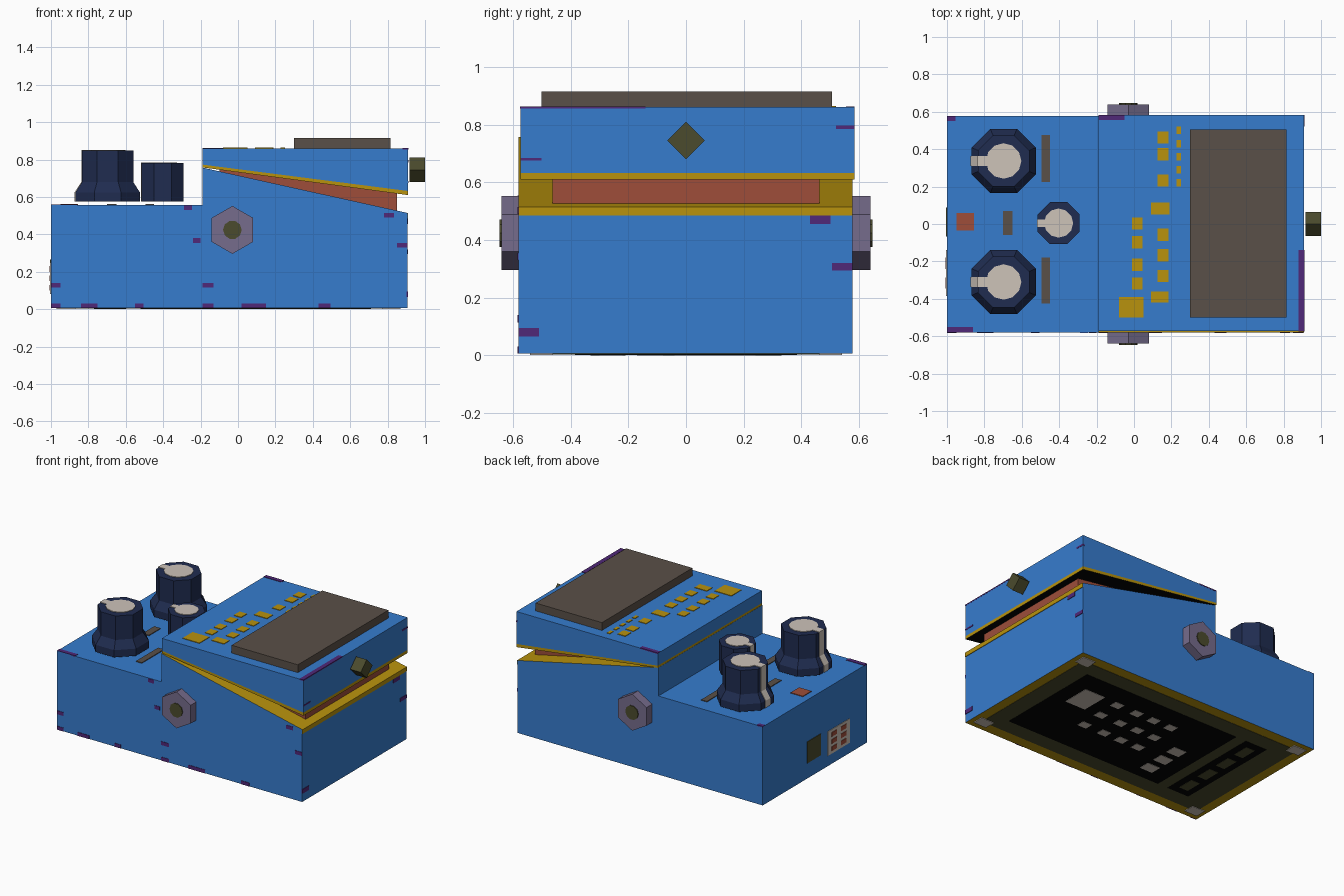
import bpy, bmesh, math
from mathutils import Matrix

if "Cube" in bpy.data.objects:
    bpy.data.objects.remove(bpy.data.objects["Cube"])

COL = {
    'blue': (.037, .202, .617), 'gold': (.48, .287, .004), 'taupe': (.102, .08, .065),
    'mauve': (.181, .15, .262), 'cream': (.61, .546, .485), 'navy': (.014, .025, .08),
    'rust': (.342, .076, .042), 'olive': (.07, .07, .026), 'purple': (.08, .021, .188),
    'black': (.001, .001, .001)}
MAT = {}
for n, c in COL.items():
    MAT[n] = bpy.data.materials.new(n)
    MAT[n].diffuse_color = (*c, 1)


def finish(name, bm, mats, rule=None):
    bmesh.ops.recalc_face_normals(bm, faces=bm.faces)
    bm.normal_update()
    if rule:
        for f in bm.faces:
            f.material_index = rule(f.normal)
    me = bpy.data.meshes.new(name)
    bm.to_mesh(me)
    bm.free()
    for m in mats:
        me.materials.append(MAT[m])
    ob = bpy.data.objects.new(name, me)
    bpy.context.collection.objects.link(ob)
    return ob


def boxes(name, mat, items):
    """items: (x0, x1, y0, y1, z0, z1)"""
    bm = bmesh.new()
    for x0, x1, y0, y1, z0, z1 in items:
        m = Matrix.Translation(((x0 + x1) / 2, (y0 + y1) / 2, (z0 + z1) / 2)) \
            @ Matrix.Diagonal((x1 - x0, y1 - y0, z1 - z0, 1))
        bmesh.ops.create_cube(bm, size=1, matrix=m)
    return finish(name, bm, [mat])


def prism(name, mats, profile, y0, y1, rule=None):
    """side profile in x-z, extruded along y"""
    bm = bmesh.new()
    f = bm.faces.new([bm.verts.new((x, y0, z)) for x, z in profile])
    r = bmesh.ops.extrude_face_region(bm, geom=[f])
    for v in r['geom']:
        if isinstance(v, bmesh.types.BMVert):
            v.co.y = y1
    return finish(name, bm, mats, rule)


def lathe(name, mat, profile, sides, matrix, phase=0):
    """stack of (radius, height) rings with closed ends"""
    bm = bmesh.new()
    rings = [[bm.verts.new((r * math.cos(phase + i * math.tau / sides),
                            r * math.sin(phase + i * math.tau / sides), h))
              for i in range(sides)] for r, h in profile]
    for a, b in zip(rings, rings[1:]):
        for i in range(sides):
            j = (i + 1) % sides
            bm.faces.new((a[i], a[j], b[j], b[i]))
    bm.faces.new(rings[0])
    bm.faces.new(rings[-1])
    bm.transform(matrix)
    return finish(name, bm, [mat])


# Housing: blue sides, gold slope and underside
prism('housing', ['blue', 'gold'],
      [(-1, .006), (.905, .006), (.905, .515), (-.19, .757), (-.19, .558), (-1, .558)],
      -.58, .577, lambda n: int(n.z < -.5 or (n.z > .5 and n.x > .1)))
boxes('housing_end_trim', 'gold', [(.903, .909, -.58, .577, .485, .515)])

# Hinged treadle: blue upper, thin gold lower layer with black underside
prism('treadle', ['blue'], [(-.19, .773), (.91, .632), (.91, .86), (-.19, .86)], -.573, .583)
prism('treadle_base', ['gold', 'black'],
      [(-.19, .758), (.91, .61), (.91, .632), (-.19, .773)], -.573, .583,
      lambda n: int(n.z < -.5))
prism('cushion', ['rust'], [(-.1, .735), (.85, .525), (.85, .622), (-.1, .75)], -.463, .463)
boxes('foot_pad', 'taupe', [(.3, .815, -.5, .505, .855, .915)])

# Square stud on the end of the treadle
lathe('end_stud', 'olive', [(.065, .918), (.065, 1.0)], 4,
      Matrix.Translation((0, 0, .745)) @ Matrix.Rotation(math.pi / 2, 4, 'Y'))

# Knobs: octagonal, with cream cap and pointer stripe facing -x
K = 1 / math.cos(math.pi / 8)


def knob(name, x, y, rings, cap, w):
    at = Matrix.Translation((x, y, 0))
    top = rings[-1][1]
    lathe(name, 'navy', [(a * K, h) for a, h in rings], 8, at, math.pi / 8)
    lathe(name + '_cap', 'cream', [(cap, top - .01), (cap, top + .004)], 12, at)
    outer = [(x - a - .004, h) for a, h in rings]
    outer[-1] = (outer[-1][0], top + .004)
    prism(name + '_pointer', ['cream'],
          outer + [(x - .03, top + .004), (x - .03, rings[0][1])], y - w, y + w)


big = [(.172, .575), (.172, .625), (.137, .68), (.137, .848)]
knob('knob_back', -.697, .337, big, .095, .026)
knob('knob_front', -.697, -.31, big, .095, .026)
knob('knob_small', -.403, .005, [(.112, .575), (.112, .781)], .078, .02)

# Painted marks on the control deck
boxes('deck_marks', 'taupe', [(x0, x1, y0, y1, .555, .563) for x0, x1, y0, y1 in (
    (-.495, -.45, .225, .475), (-.495, -.45, -.425, -.18), (-.7, -.65, -.06, .07))])
boxes('indicator', 'rust', [(-.95, -.855, -.035, .06, .555, .563)])

# Hex sockets, mirrored on both long sides
for s, side in ((-1, 'front'), (1, 'back')):
    m = Matrix.Translation((-.03, 0, .424)) @ Matrix.Rotation(-s * math.pi / 2, 4, 'X')
    lathe('socket_nut_' + side, 'mauve', [(.128, .57), (.128, .64)], 6, m, math.pi / 6)
    lathe('socket_hole_' + side, 'olive', [(.05, .635), (.05, .646)], 10, m)

# Left end: dark port, cream label with rust spots
boxes('end_port', 'olive', [(-1.004, -.995, -.066, .087, .115, .265)])
boxes('end_label', 'cream', [(-1.004, -.995, -.385, -.14, .08, .25)])
boxes('end_label_spots', 'rust', [
    (-1.007, -1, y - .03, y + .03, z - .015, z + .015)
    for y in (-.21, -.315) for z in (.115, .165, .215)])

# Abstract gold dashes on the treadle
dashes = [(-.08, .05, -.5, -.39), (.09, .19, .05, .115), (.09, .185, -.42, -.36)]
dashes += [(-.012, .045, y, y + .065) for y in (-.35, -.25, -.13, -.03)]
dashes += [(.125, .185, y, y + .065) for y in (-.31, -.2, -.09, .2, .34, .43)]
dashes += [(.228, .25, y, y + .04) for y in (.2, .27, .34, .41, .48)]
boxes('treadle_dashes', 'gold', [(*d, .856, .864) for d in dashes])

# Purple worn edges
chips = [(.88, .911, -.575, -.14, .855, .863), (-.19, -.05, .555, .584, .855, .863),
         (-1, -.86, -.58, -.55, .553, .561), (-1, -.955, .55, .577, .553, .561),
         (.9, .912, .52, .584, .785, .797), (.9, .912, -.573, -.5, .675, .685),
         (.9, .909, .43, .5, .455, .485), (.9, .909, .505, .577, .295, .32),
         (.9, .909, -.58, -.51, .065, .095)]
chips += [(x, x + w, -.583, -.575, z, z + .025) for x, w, z in (
    (-1, .05, .006), (-.84, .09, .006), (-.55, .045, .006), (-.19, .06, .006), (.02, .13, .006),
    (.43, .065, .006), (-1, .05, .115), (-.19, .06, .115), (-.24, .04, .355),
    (-.29, .045, .53), (.78, .055, .49), (.85, .055, .33))]
boxes('worn_edges', 'purple', chips)

# Underside: olive plate, black panels, cream marks and corner pads
boxes('base_plate', 'olive', [(-.93, .835, -.5, .5, .004, .01)])
boxes('base_panels', 'black', [(-.52, .71, -.385, .385, .002, .008),
                               (-.77, -.6, -.385, .385, .002, .008)])
boxes('base_slots', 'olive', [(-.72, -.65, y - .06, y + .06, .0005, .006)
                              for y in (-.27, -.09, .09, .27)])
marks = [(.44, .6, .04, .24), (-.4, -.3, -.3, -.22), (-.4, -.3, -.17, -.09), (-.4, -.3, -.04, .04)]
marks += [(x, x + .07, y, y + .06) for x in (.28, .12, -.02, -.16) for y in (-.14, .02, .18)]
boxes('base_marks', 'cream', [(*d, 0, .006) for d in marks])
boxes('base_corner_pads', 'cream', [(x - .05, x + .05, y - .04, y + .04, .001, .008)
                                    for x in (-.92, .82) for y in (-.5, .5)])

for m in bpy.data.materials:
    if m.users and not m.is_grease_pencil:
        m.use_nodes = True
        m.node_tree.nodes["Principled BSDF"].inputs["Base Color"].default_value = m.diffuse_color
